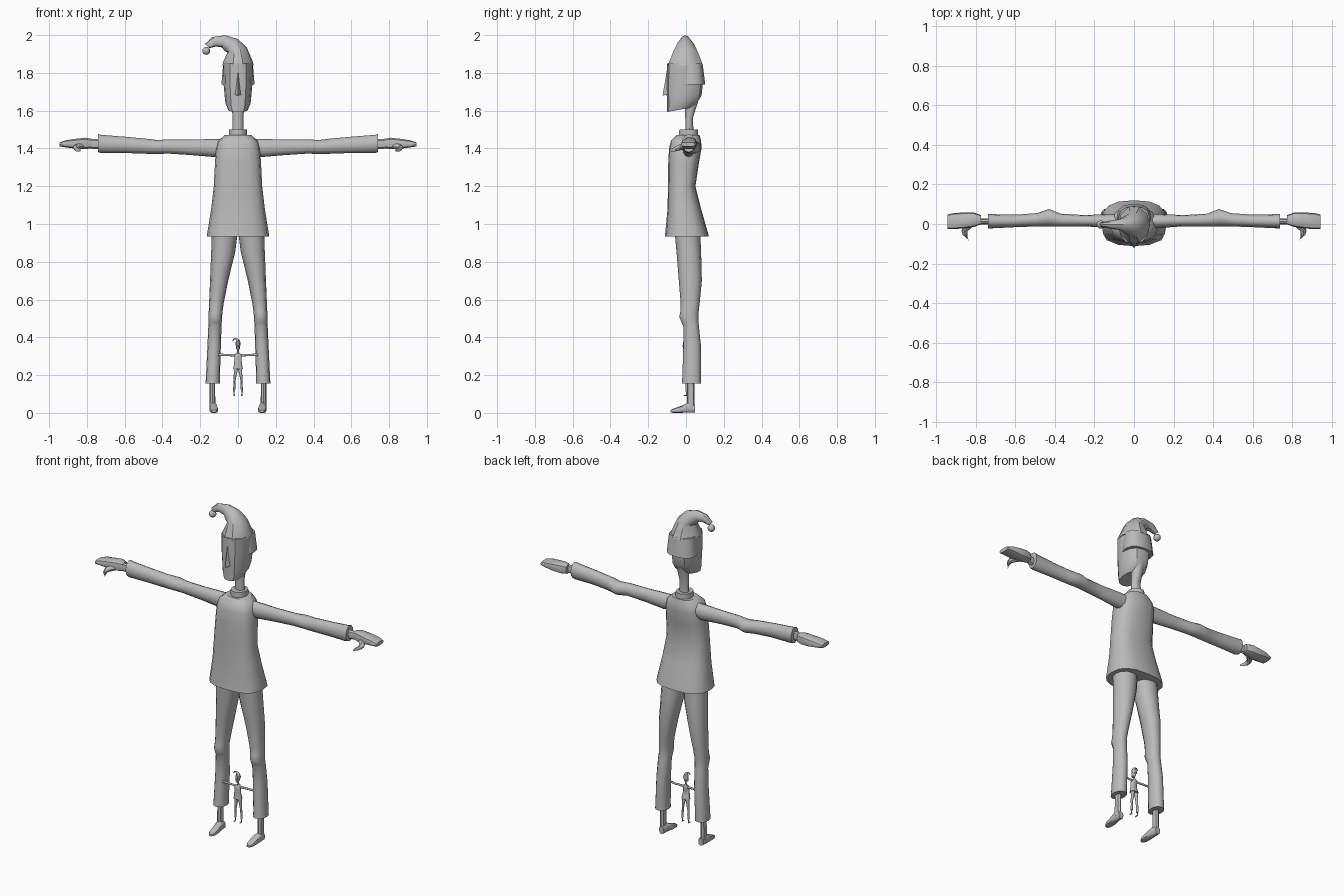
import bpy, bmesh, math
from mathutils import Vector

gray = bpy.data.materials.new("plain_gray")
gray.diffuse_color = (0.5, 0.5, 0.5, 1)
parts = []


def finish(name, bm, mirror=False, angle=40):
    bmesh.ops.recalc_face_normals(bm, faces=bm.faces)
    me = bpy.data.meshes.new(name)
    bm.to_mesh(me)
    bm.free()
    me.materials.append(gray)
    ob = bpy.data.objects.new(name, me)
    bpy.context.collection.objects.link(ob)
    bpy.ops.object.select_all(action='DESELECT')
    ob.select_set(True)
    bpy.context.view_layer.objects.active = ob
    bpy.ops.object.shade_smooth_by_angle(angle=math.radians(angle))
    if mirror:
        ob.modifiers.new("mirror", 'MIRROR')
    parts.append(ob)
    return ob


def skin(name, frames, n=12, power=1.0, mirror=False, angle=40, turn=0.0):
    """Skin a closed tube over (centre, half axis u, half axis v) frames."""
    bm = bmesh.new()
    soft = lambda t: math.copysign(abs(t) ** power, t) if abs(t) > 1e-6 else 0.0
    loops = []
    for c, u, v in frames:
        angs = [2 * math.pi * (i + turn) / n for i in range(n)]
        loops.append([bm.verts.new(Vector(c) + Vector(u) * soft(math.cos(a)) + Vector(v) * soft(math.sin(a)))
                      for a in angs])
    for a, b in zip(loops, loops[1:]):
        for i in range(n):
            bm.faces.new((a[i], a[(i + 1) % n], b[(i + 1) % n], b[i]))
    bm.faces.new(loops[0])
    bm.faces.new(loops[-1])
    return finish(name, bm, mirror, angle)


def upright(name, rows, **kw):
    """Rows of z, x0, x1, y0, y1 and an optional tilt along y."""
    fr = []
    for z, x0, x1, y0, y1, *tilt in rows:
        fr.append((((x0 + x1) / 2, (y0 + y1) / 2, z), ((x1 - x0) / 2, 0, 0),
                   (0, (y1 - y0) / 2, tilt[0] if tilt else 0)))
    return skin(name, fr, **kw)


def sideways(name, rows, **kw):
    """Rows of x, y0, y1, z0, z1."""
    return skin(name, [((x, (y0 + y1) / 2, (z0 + z1) / 2), (0, (y1 - y0) / 2, 0), (0, 0, (z1 - z0) / 2))
                       for x, y0, y1, z0, z1 in rows], **kw)


# Tunic and collar
upright("tunic", [(0.935, -.165, .165, -.112, .12), (0.95, -.163, .163, -.11, .117),
                  (1.08, -.142, .142, -.098, .08), (1.2, -.128, .128, -.095, .05),
                  (1.32, -.122, .122, -.094, .068), (1.40, -.117, .117, -.09, .082),
                  (1.44, -.105, .105, -.08, .08), (1.47, -.07, .07, -.05, .072)], n=16, power=.75)
upright("collar", [(1.45, -.05, .05, -.04, .068), (1.50, -.047, .047, -.038, .065)], n=10)

# Neck, head, nose, hair
upright("neck", [(1.47, -.03, .03, -.005, .042), (1.56, -.029, .029, -.005, .037),
                 (1.66, -.034, .034, -.01, .07)], n=10)
upright("head", [(1.605, -.052, .052, -.10, .03, .012), (1.635, -.066, .066, -.1, .06, .008),
                 (1.68, -.071, .071, -.102, .082), (1.75, -.077, .077, -.103, .09),
                 (1.85, -.078, .078, -.1, .085)], n=12, power=.85, angle=30)
bm = bmesh.new()
v = [bm.verts.new(p) for p in ((-.02, -.09, 1.685), (.02, -.09, 1.685), (0, -.124, 1.68), (0, -.1, 1.82))]
for f in ((0, 1, 2), (0, 2, 3), (1, 3, 2), (0, 3, 1)):
    bm.faces.new([v[i] for i in f])
finish("nose", bm)
upright("hair", [(1.738, -.088, .088, -.035, .102), (1.85, -.078, .078, -.03, .088)], n=12, power=.8)

# Drooping cap with bobble, skinned along a bent spine
cap = []
for x, z, ux, uz, d in ((0, 1.84, .083, 0, .098), (0, 1.86, .078, 0, .09), (-.004, 1.92, .052, .012, .063),
                        (-.035, 1.947, .035, .032, .045), (-.075, 1.967, .01, .032, .028),
                        (-.125, 1.965, -.01, .025, .02), (-.163, 1.942, -.012, .011, .011)):
    cap.append(((x, -.003, z), (ux, 0, uz), (0, d, 0)))
skin("cap", cap, n=10, angle=35)
bm = bmesh.new()
bmesh.ops.create_uvsphere(bm, u_segments=12, v_segments=8, radius=.021)
bmesh.ops.translate(bm, vec=(-.168, -.003, 1.917), verts=bm.verts)
finish("cap_bobble", bm)

# Sleeves, wrists, hands, thumbs
sideways("sleeve", [(.09, -.02, .05, 1.36, 1.45), (.13, -.02, .05, 1.355, 1.45), (.25, -.012, .045, 1.365, 1.447),
                    (.37, -.012, .052, 1.373, 1.447), (.43, -.012, .076, 1.37, 1.445),
                    (.49, -.012, .055, 1.372, 1.452), (.6, -.016, .047, 1.376, 1.462),
                    (.725, -.022, .05, 1.376, 1.472), (.74, -.022, .05, 1.38, 1.476)],
         n=12, mirror=True)
sideways("wrist", [(.72, -.002, .026, 1.394, 1.45), (.79, -.002, .028, 1.4, 1.45)], n=8, mirror=True)
sideways("hand", [(.775, -.002, .045, 1.4, 1.452), (.81, -.015, .058, 1.395, 1.458),
                  (.86, -.022, .058, 1.397, 1.452), (.91, -.026, .056, 1.405, 1.444),
                  (.944, -.026, .048, 1.41, 1.433)], n=10, power=.7, mirror=True)
skin("thumb", [((.83, -.002, 1.415), (.025, 0, 0), (0, 0, .018)),
               ((.858, -.035, 1.405), (.015, .003, 0), (0, 0, .015)),
               ((.855, -.06, 1.396), (.012, .005, 0), (0, 0, .012)),
               ((.838, -.08, 1.39), (.005, .008, 0), (0, 0, .007))], n=8, mirror=True)

# Trouser legs
upright("trouser_leg", [(.155, .095, .172, -.022, .08), (.18, .096, .17, -.02, .08), (.35, .091, .162, -.014, .08),
                        (.46, .087, .157, -.014, .068), (.48, .086, .156, -.024, .066),
                        (.51, .084, .156, -.036, .066), (.535, .082, .155, -.03, .067),
                        (.58, .076, .153, -.028, .072), (.7, .052, .148, -.038, .084),
                        (.85, .015, .142, -.05, .08), (.96, .001, .138, -.06, .075)], n=12, power=.9, mirror=True)

# Ankles and feet
upright("ankle", [(.02, .12, .152, .004, .046), (.17, .121, .15, .004, .044)], n=8, mirror=True)
skin("foot", [((.132, .047, .022), (.016, 0, 0), (0, 0, .022)), ((.132, .01, .028), (.02, 0, 0), (0, 0, .028)),
              ((.128, -.03, .018), (.023, 0, 0), (0, 0, .018)), ((.127, -.065, .012), (.021, 0, 0), (0, 0, .012)),
              ((.127, -.083, .008), (.011, 0, 0), (0, 0, .007))], n=10, power=.7, mirror=True)

# Tiny copy of the whole figure between the legs
for ob in list(parts):
    tiny = ob.copy()
    tiny.name = "tiny_" + ob.name
    tiny.scale = (.1535,) * 3
    tiny.location = (0, 0, .09)
    bpy.context.collection.objects.link(tiny)
